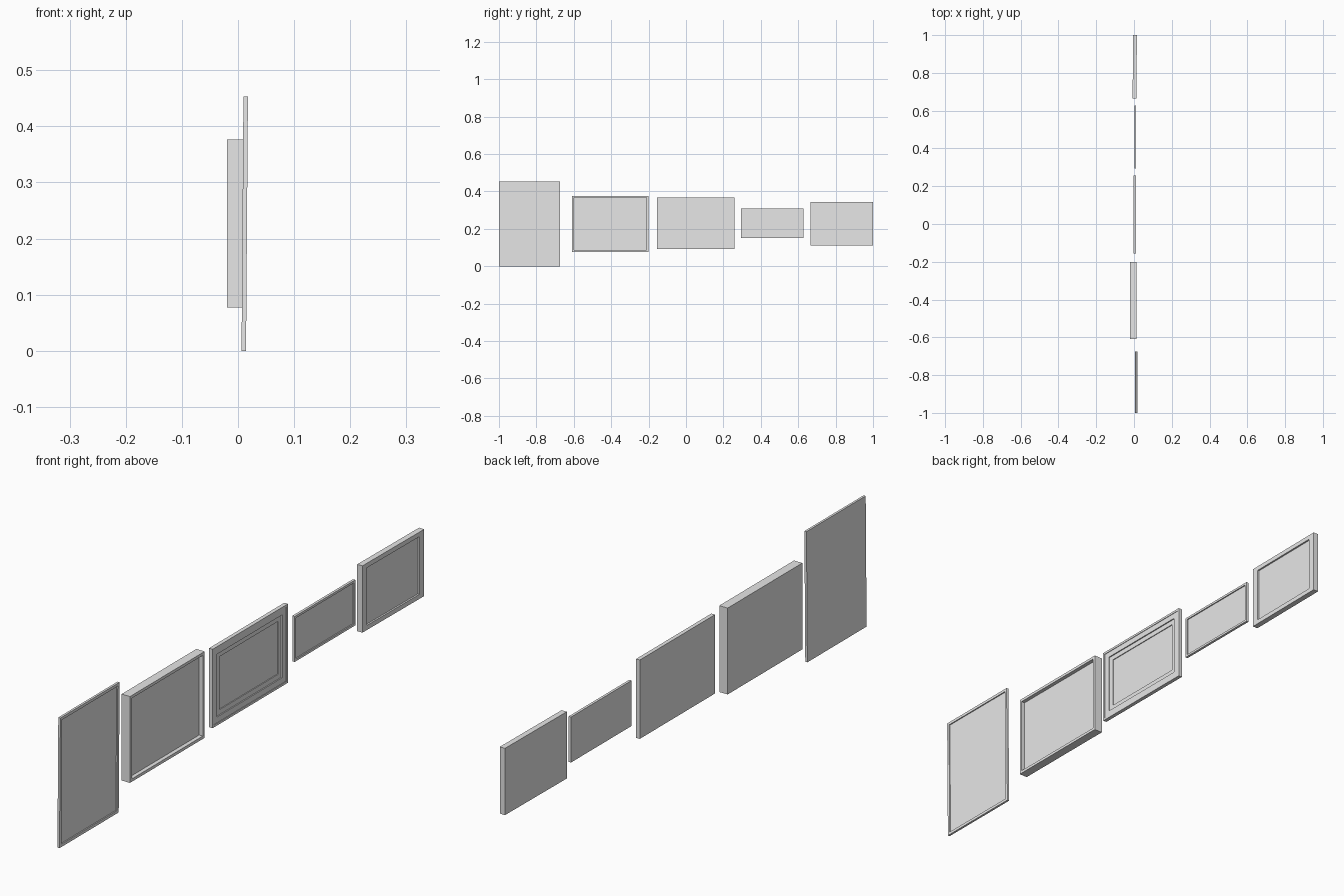
import bpy
import bmesh
from mathutils import Matrix, Vector

default_cube = bpy.data.objects.get("Cube")
if default_cube:
    bpy.data.objects.remove(default_cube, do_unlink=True)

# One plain grey for every frame
grey = bpy.data.materials.new("plain_grey")
grey.use_nodes = True
grey.diffuse_color = (0.8, 0.8, 0.8, 1)
grey.node_tree.nodes["Principled BSDF"].inputs["Base Color"].default_value = (0.8, 0.8, 0.8, 1)


def framed_panel(name, y_range, z_range, x_range, steps, tilt=0.0, yaw=0.0):
    """Slab facing +x; each step (margin_y, margin_z, depth) sinks a smaller rectangle."""
    back, front = x_range
    centre = Vector((sum(x_range) / 2, sum(y_range) / 2, sum(z_range) / 2))
    half_y = (y_range[1] - y_range[0]) / 2
    half_z = (z_range[1] - z_range[0]) / 2

    # Successive outlines from the back, round the rim, into each recess
    outlines = [(0, 0, back), (0, 0, front)]
    level = front
    for margin_y, margin_z, depth in steps:
        outlines.append((margin_y, margin_z, level))
        level -= depth
        outlines.append((margin_y, margin_z, level))

    bm = bmesh.new()
    rings = []
    for margin_y, margin_z, x in outlines:
        a, b = half_y - margin_y, half_z - margin_z
        corners = [(-a, -b), (a, -b), (a, b), (-a, b)]
        rings.append([bm.verts.new((x - centre.x, y, z)) for y, z in corners])
    for low, high in zip(rings, rings[1:]):
        for i in range(4):
            j = (i + 1) % 4
            bm.faces.new((low[i], low[j], high[j], high[i]))
    bm.faces.new(rings[0][::-1])
    bm.faces.new(rings[-1])
    bmesh.ops.recalc_face_normals(bm, faces=bm.faces)

    # Slight lean of a hung picture
    turn = Matrix.Rotation(yaw, 4, "Z") @ Matrix.Rotation(tilt, 4, "Y")
    bmesh.ops.transform(bm, matrix=turn, verts=bm.verts)

    mesh = bpy.data.meshes.new(name)
    bm.to_mesh(mesh)
    bm.free()
    mesh.materials.append(grey)
    obj = bpy.data.objects.new(name, mesh)
    obj.location = centre
    bpy.context.collection.objects.link(obj)
    return obj


# Tall thin frame
framed_panel("tall_frame", (-1, -0.675), (0, 0.453), (0.008, 0.016),
             [(0.01, 0.01, 0.004)], tilt=0.0075)

# Deep box frame with a thin rim
framed_panel("box_frame", (-0.61, -0.2), (0.077, 0.377), (-0.02, 0.012),
             [(0.01, 0.01, 0.014)])

# Wide frame with stepped mouldings
framed_panel("stepped_frame", (-0.155, 0.258), (0.093, 0.367), (-0.003, 0.011),
             [(0.008, 0.008, 0.002), (0.028, 0.028, 0.004), (0.045, 0.045, 0.003)])

# Small thin frame
framed_panel("small_frame", (0.295, 0.628), (0.151, 0.309), (0.002, 0.011),
             [(0.008, 0.008, 0.004)])

# Broad-rimmed frame
framed_panel("broad_frame", (0.665, 1), (0.112, 0.344), (-0.006, 0.014),
             [(0.026, 0.016, 0.006)], yaw=-0.009)
